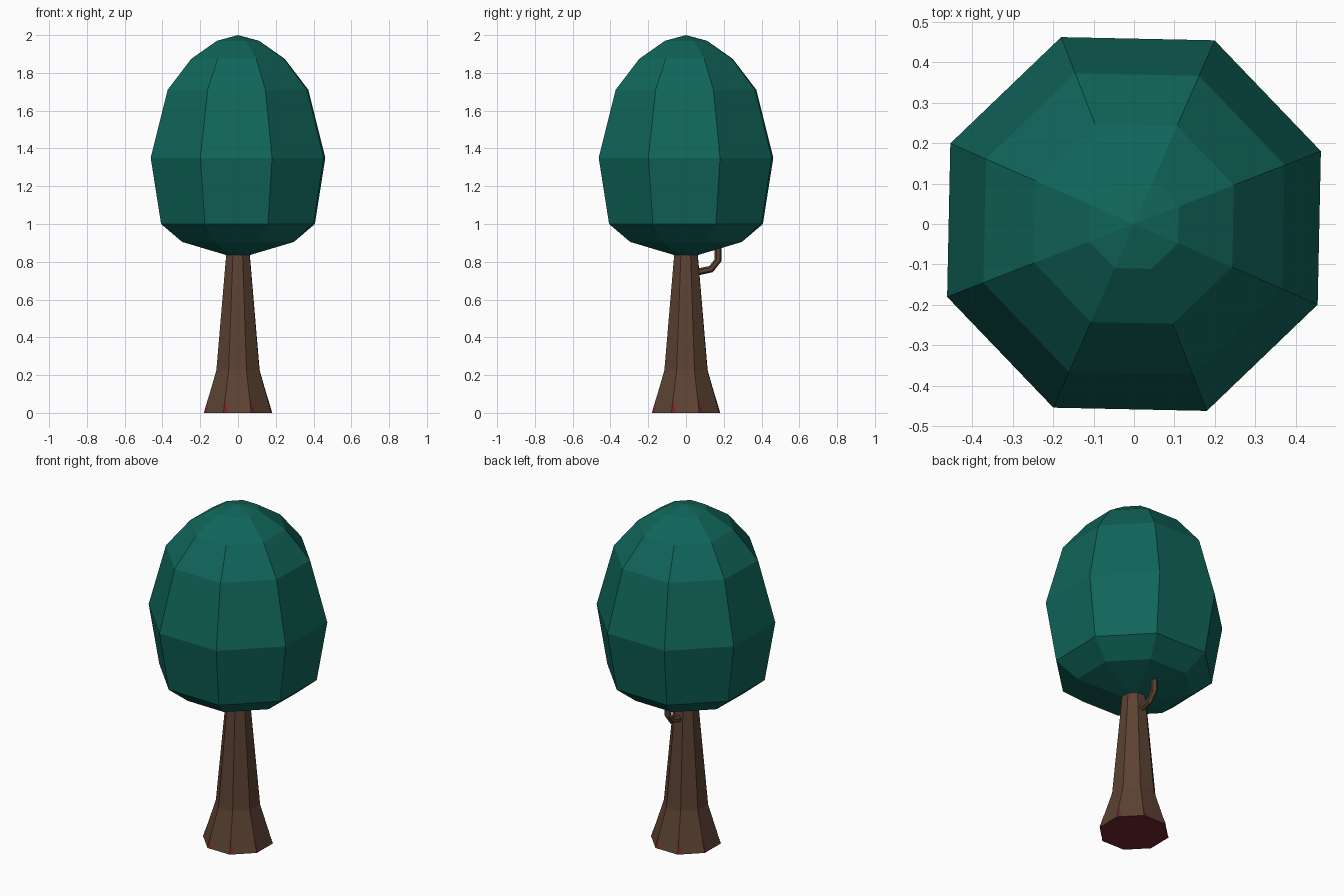
import bpy, bmesh, math
from mathutils import Vector

if "Cube" in bpy.data.objects:
    bpy.data.objects.remove(bpy.data.objects["Cube"])

SIDES = 8
TURN = math.radians(21.3)


def material(name, hex_code):
    def linear(c):
        c /= 255
        return c / 12.92 if c <= 0.04045 else ((c + 0.055) / 1.055) ** 2.4
    m = bpy.data.materials.new(name)
    m.diffuse_color = [linear(int(hex_code[i:i + 2], 16)) for i in (0, 2, 4)] + [1]
    m.use_nodes = True
    m.node_tree.nodes["Principled BSDF"].inputs["Base Color"].default_value = m.diffuse_color
    return m


leaf = material("leaf green", "10655A")
bark = material("bark brown", "5C4233")
red = material("dark red", "702630")


def finish(bm, name, mats):
    bmesh.ops.recalc_face_normals(bm, faces=bm.faces)
    mesh = bpy.data.meshes.new(name)
    bm.to_mesh(mesh)
    bm.free()
    for m in mats:
        mesh.materials.append(m)
    obj = bpy.data.objects.new(name, mesh)
    bpy.context.collection.objects.link(obj)
    return obj


def skin(bm, rings):
    """Join rings of points into a closed tube."""
    rings = [[bm.verts.new(p) for p in ring] for ring in rings]
    n = len(rings[0])
    for a, b in zip(rings, rings[1:]):
        for i in range(n):
            j = (i + 1) % n
            bm.faces.new((a[i], a[j], b[j], b[i]))
    bm.faces.new(rings[0][::-1])
    bm.faces.new(rings[-1])


def ring(r, z):
    return [Vector((r * math.cos(TURN + math.tau * i / SIDES),
                    r * math.sin(TURN + math.tau * i / SIDES), z)) for i in range(SIDES)]


# Foliage: eight-sided egg with a pointed cap
bm = bmesh.new()
skin(bm, [ring(r, z) for r, z in [(0.065, 0.835), (0.317, 0.905), (0.437, 1.0), (0.496, 1.35),
                                  (0.40, 1.71), (0.265, 1.875), (0.119, 1.97)]])
bm.faces.ensure_lookup_table()
bmesh.ops.poke(bm, faces=[bm.faces[-1]])
max(bm.verts, key=lambda v: (v.co.z, -v.co.xy.length)).co = (0, 0, 2)
finish(bm, "foliage", [leaf])

# Trunk: flared octagon, red underneath
bm = bmesh.new()
trunk_rings = [ring(r, z) for r, z in [(0.193, 0), (0.123, 0.225), (0.066, 0.85)]]
skin(bm, trunk_rings)
trunk = finish(bm, "trunk", [bark, red])
for p in trunk.data.polygons:
    p.material_index = 1 if p.normal.z < -0.9 else 0

# Red slivers beside each corner at the foot of the trunk
bm = bmesh.new()
low, mid = trunk_rings[0], trunk_rings[1]
for i in range(SIDES):
    a, b = low[i], low[(i + 1) % SIDES]
    tip = a.lerp(mid[i], 0.36)
    foot = a.lerp(b, 0.17)
    out = (b - a).cross(tip - a).normalized() * 0.0015
    bm.faces.new([bm.verts.new(p + out) for p in (a, foot, tip)])
finish(bm, "root_marks", [red])

# Branch: bent six-sided tube at the back, rising into the foliage
path = [Vector(p) for p in [(0, 0.03, 0.742), (0, 0.07, 0.748), (0, 0.133, 0.761),
                            (0, 0.17, 0.808), (0, 0.17, 0.90)]]
rings = []
for i, p in enumerate(path):
    d = (path[min(i + 1, len(path) - 1)] - path[max(i - 1, 0)]).normalized()
    side = Vector((1, 0, 0))
    up = side.cross(d)
    rings.append([p + 0.0185 * (side * math.cos(math.tau * k / 6 + math.pi / 6)
                                + up * math.sin(math.tau * k / 6 + math.pi / 6)) for k in range(6)])
bm = bmesh.new()
skin(bm, rings)
finish(bm, "branch", [bark])
